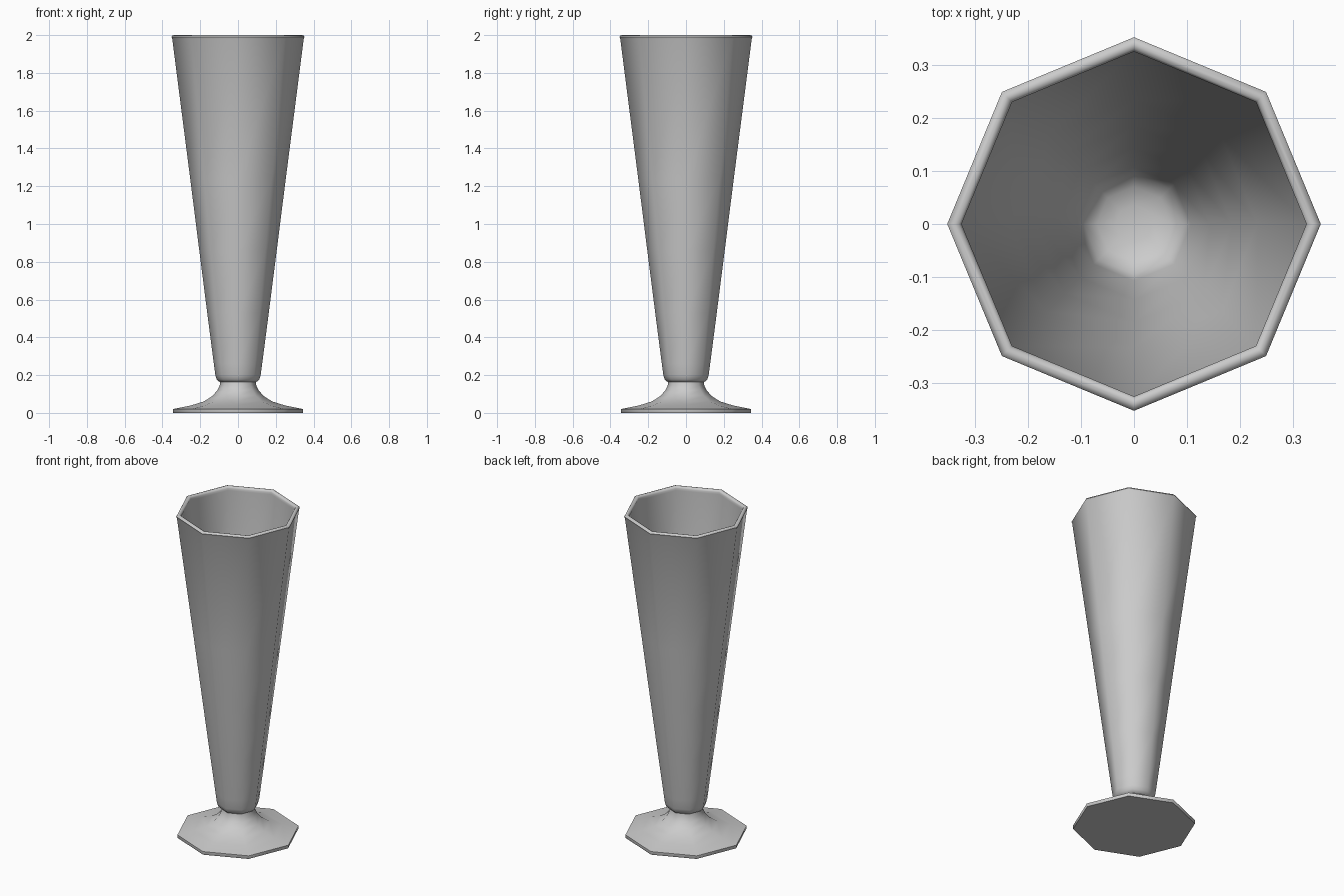
import bpy, bmesh, math

if "Cube" in bpy.data.objects:
    bpy.data.objects.remove(bpy.data.objects["Cube"])

SIDES = 8


def lathe(name, profile):
    """Spin an (r, z) profile around z; r = 0 makes a single pole point."""
    bm = bmesh.new()
    rings = []
    for r, z in profile:
        if r == 0:
            rings.append([bm.verts.new((0, 0, z))])
        else:
            rings.append([bm.verts.new((r * math.cos(i * math.tau / SIDES),
                                        r * math.sin(i * math.tau / SIDES), z))
                          for i in range(SIDES)])
    for a, b in zip(rings, rings[1:]):
        for i in range(SIDES):
            j = (i + 1) % SIDES
            corners = [a[i % len(a)], a[j % len(a)], b[j % len(b)], b[i % len(b)]]
            bm.faces.new(list(dict.fromkeys(corners)))
    bmesh.ops.recalc_face_normals(bm, faces=bm.faces)
    mesh = bpy.data.meshes.new(name)
    bm.to_mesh(mesh)
    bm.free()
    obj = bpy.data.objects.new(name, mesh)
    bpy.context.collection.objects.link(obj)
    bpy.ops.object.select_all(action='DESELECT')
    obj.select_set(True)
    bpy.context.view_layer.objects.active = obj
    bpy.ops.object.shade_smooth_by_angle(angle=math.radians(46))
    return obj


# Foot: thin disc edge sweeping up to the neck
foot = [(0, 0), (0.343, 0), (0.345, 0.004), (0.345, 0.02), (0.325, 0.024),
        (0.25, 0.039), (0.18, 0.061), (0.135, 0.09), (0.109, 0.12),
        (0.097, 0.145), (0.094, 0.163)]

# Outer wall: rounded underside, straight taper
outer = [(0.102, 0.167), (0.113, 0.178), (0.12, 0.20), (0.128, 0.26),
         (0.163, 0.53), (0.205, 0.86), (0.253, 1.24), (0.348, 1.98)]

# Rounded lip
lip = [(0.352, 1.99), (0.348, 1.997), (0.339, 2.0), (0.33, 1.997), (0.325, 1.988)]

# Inner wall down to a rounded well
inner = [(0.326, 1.975), (0.233, 1.24), (0.185, 0.86), (0.143, 0.53),
         (0.107, 0.26), (0.095, 0.225), (0.07, 0.205), (0.035, 0.197), (0, 0.195)]

lathe("footed_glass", foot + outer + lip + inner)
